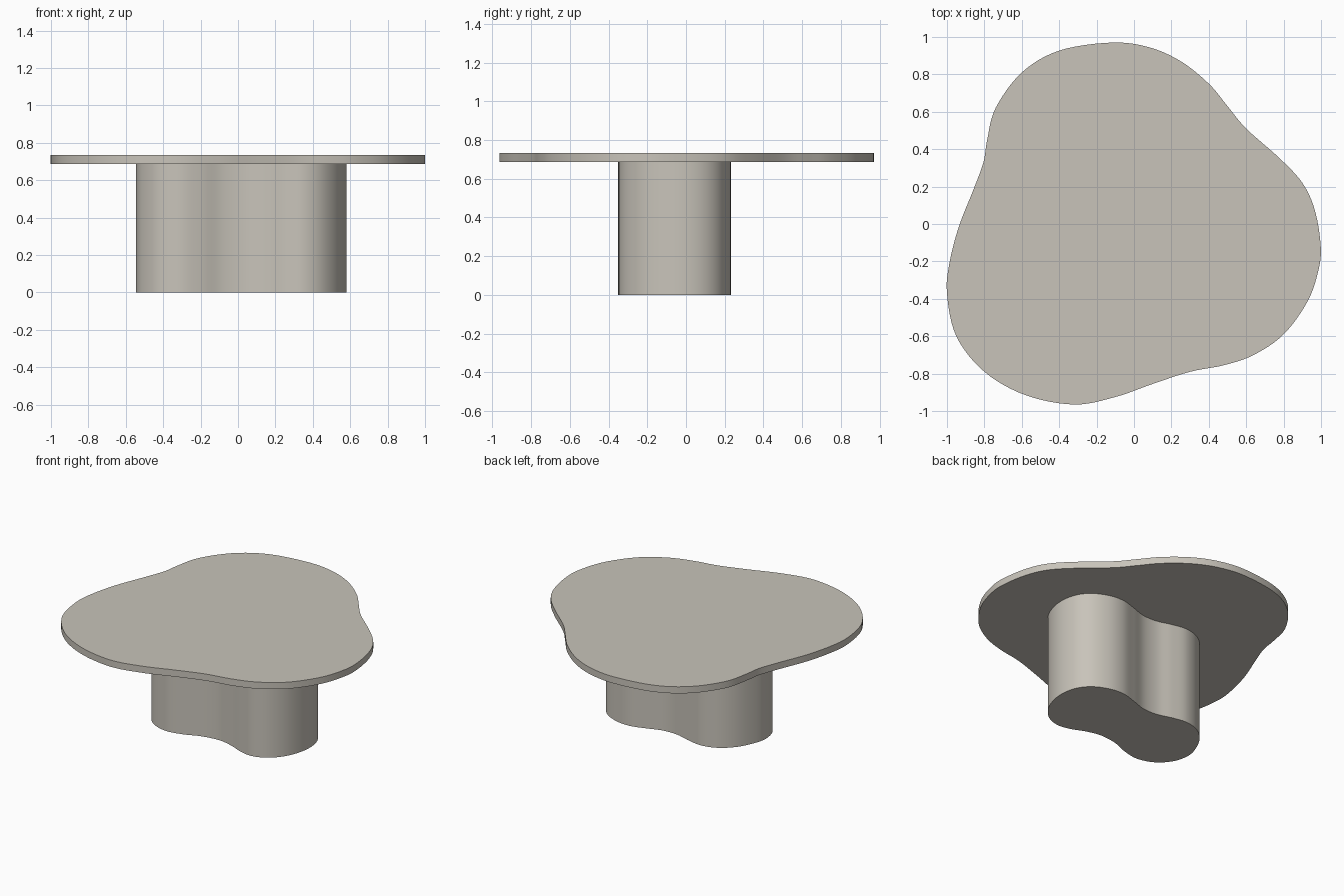
import bpy, bmesh, math
from mathutils import Vector

if "Cube" in bpy.data.objects:
    bpy.data.objects.remove(bpy.data.objects["Cube"])

stone = bpy.data.materials.new("warm grey stone")
stone.diffuse_color = (0.58, 0.55, 0.49, 1)
stone.use_nodes = True
stone.node_tree.nodes["Principled BSDF"].inputs["Base Color"].default_value = stone.diffuse_color


def smooth_loop(pts, steps=6):
    """Closed Catmull-Rom curve through the control points."""
    p = [Vector(q) for q in pts]
    n, out = len(p), []
    for i in range(n):
        a, b, c, d = p[i - 1], p[i], p[(i + 1) % n], p[(i + 2) % n]
        for k in range(steps):
            t = k / steps
            out.append(0.5 * (2 * b + (c - a) * t + (2 * a - 5 * b + 4 * c - d) * t ** 2
                              + (3 * b - a - 3 * c + d) * t ** 3))
    return out


def slab(name, pts, z0, z1):
    """Extrude a smooth outline from z0 to z1."""
    bm = bmesh.new()
    base = bm.faces.new([bm.verts.new((v.x, v.y, z0)) for v in smooth_loop(pts)])
    ext = bmesh.ops.extrude_face_region(bm, geom=[base], use_keep_orig=True)
    verts = [g for g in ext["geom"] if isinstance(g, bmesh.types.BMVert)]
    bmesh.ops.translate(bm, verts=verts, vec=(0, 0, z1 - z0))
    bmesh.ops.recalc_face_normals(bm, faces=bm.faces)
    me = bpy.data.meshes.new(name)
    bm.to_mesh(me)
    bm.free()
    me.materials.append(stone)
    ob = bpy.data.objects.new(name, me)
    bpy.context.collection.objects.link(ob)
    bpy.ops.object.select_all(action='DESELECT')
    ob.select_set(True)
    bpy.context.view_layer.objects.active = ob
    bpy.ops.object.shade_smooth_by_angle(angle=math.radians(30))


# Three-lobed table top
slab("table_top", [
    (-0.12, 0.97), (-0.40, 0.927), (-0.60, 0.81), (-0.74, 0.62), (-0.785, 0.45),
    (-0.805, 0.33), (-0.86, 0.18), (-0.935, -0.01), (-0.985, -0.2), (-1.0, -0.37),
    (-0.95, -0.6), (-0.80, -0.79), (-0.58, -0.915), (-0.32, -0.965), (-0.1, -0.925),
    (0.1, -0.855), (0.3, -0.79), (0.48, -0.755), (0.64, -0.7), (0.8, -0.59),
    (0.93, -0.41), (0.99, -0.23), (0.997, -0.1), (0.965, 0.08), (0.9, 0.22),
    (0.78, 0.35), (0.6, 0.51), (0.5, 0.63), (0.4, 0.75), (0.25, 0.87), (0.08, 0.945),
], 0.687, 0.734)

# Two-lobed pedestal
slab("pedestal", [
    (0.58, -0.06), (0.565, 0.07), (0.50, 0.165), (0.39, 0.22), (0.28, 0.23),
    (0.17, 0.2), (0.06, 0.165), (-0.05, 0.165), (-0.16, 0.195), (-0.27, 0.21),
    (-0.38, 0.175), (-0.47, 0.09), (-0.53, -0.03), (-0.545, -0.12), (-0.52, -0.22),
    (-0.44, -0.31), (-0.32, -0.35), (-0.2, -0.33), (-0.08, -0.285), (0.05, -0.27),
    (0.16, -0.295), (0.26, -0.335), (0.36, -0.345), (0.46, -0.3), (0.54, -0.2),
], 0, 0.687)
